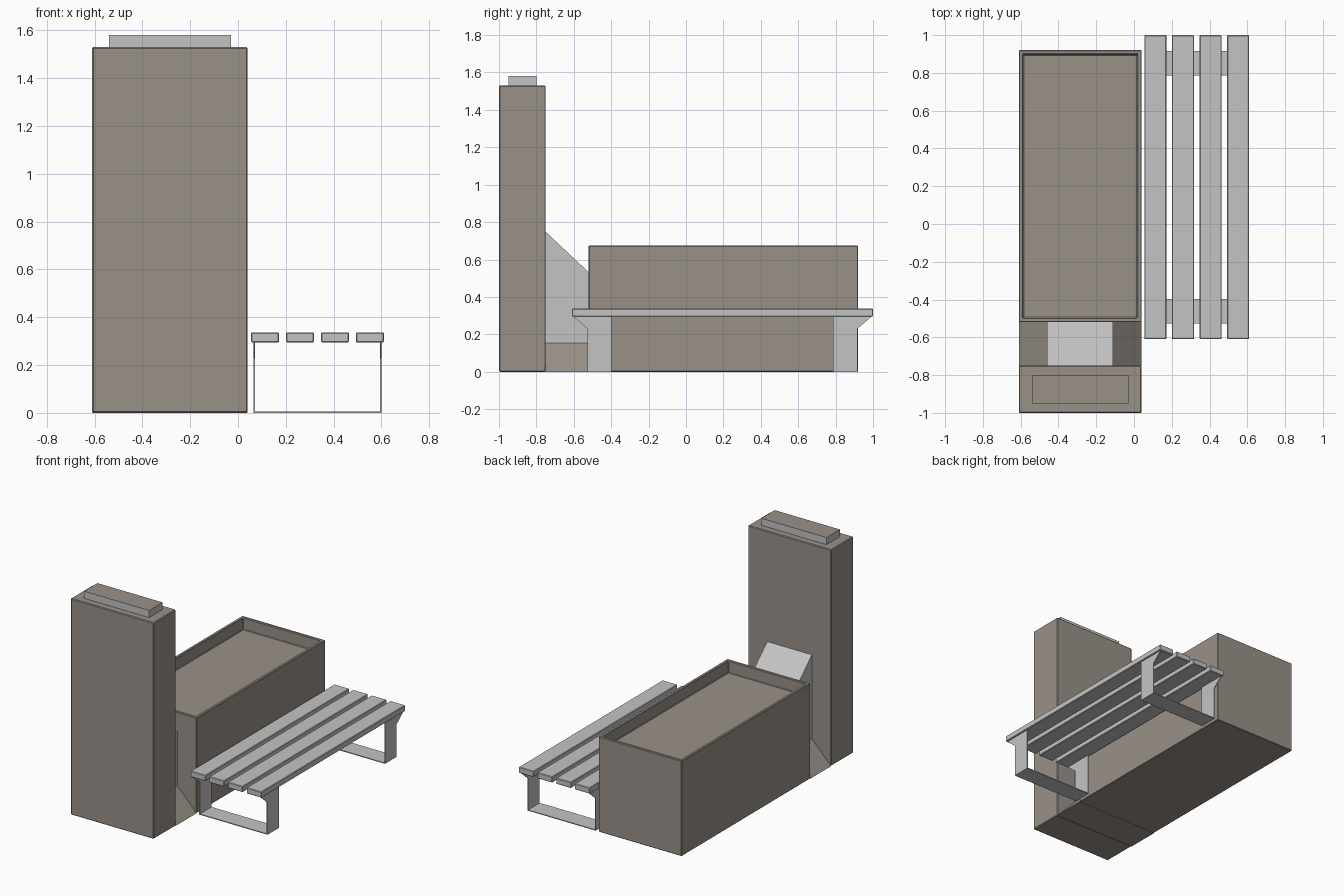
import bpy, bmesh
from mathutils import Vector

if "Cube" in bpy.data.objects:
    bpy.data.objects.remove(bpy.data.objects["Cube"])


def material(name, rgb):
    m = bpy.data.materials.new(name)
    m.diffuse_color = (*rgb, 1)
    m.use_nodes = True
    m.node_tree.nodes["Principled BSDF"].inputs["Base Color"].default_value = m.diffuse_color
    return m


STONE = material("warm_stone", (0.32, 0.285, 0.25))
METAL = material("light_grey", (0.55, 0.55, 0.55))


def finish(name, bm, mats, bevel=0.0):
    bmesh.ops.recalc_face_normals(bm, faces=bm.faces)
    me = bpy.data.meshes.new(name)
    bm.to_mesh(me)
    bm.free()
    for m in mats:
        me.materials.append(m)
    ob = bpy.data.objects.new(name, me)
    bpy.context.collection.objects.link(ob)
    if bevel:
        b = ob.modifiers.new("edge", 'BEVEL')
        b.width, b.segments = bevel, 1
    return ob


def box_mesh(lo, hi):
    lo, hi = Vector(lo), Vector(hi)
    bm = bmesh.new()
    bmesh.ops.create_cube(bm, size=1)
    for v in bm.verts:
        v.co = (lo + hi) / 2 + v.co * (hi - lo)
    return bm


def prism(name, pts, direction, mat):
    # extrude a closed polygon along a direction
    bm = bmesh.new()
    f = bm.faces.new([bm.verts.new(p) for p in pts])
    r = bmesh.ops.extrude_face_region(bm, geom=[f])
    # keep both end caps
    new = [g for g in r["geom"] if isinstance(g, bmesh.types.BMVert)]
    bmesh.ops.translate(bm, verts=new, vec=direction)
    if f.is_valid is False or len(bm.faces) < len(pts) + 2:
        bmesh.ops.holes_fill(bm, edges=bm.edges)
    return finish(name, bm, [mat])


# tall pillar
finish("pillar", box_mesh((-0.61, -1, 0), (0.04, -0.75, 1.53)), [STONE], 0.005)

# cap: grey sides, stone top
bm = box_mesh((-0.54, -0.95, 1.525), (-0.03, -0.80, 1.58))
bm.normal_update()
for f in bm.faces:
    f.material_index = 1 if f.normal.z > 0.5 else 0
finish("pillar_cap", bm, [METAL, STONE])

# planter box with sunken top
bm = box_mesh((-0.61, -0.52, 0), (0.04, 0.92, 0.675))
bm.normal_update()
top = [f for f in bm.faces if f.normal.z > 0.5]
bmesh.ops.inset_region(bm, faces=top, thickness=0.032)
r = bmesh.ops.extrude_face_region(bm, geom=top)
bmesh.ops.translate(bm, verts=[g for g in r["geom"] if isinstance(g, bmesh.types.BMVert)],
                    vec=(0, 0, -0.085))
bmesh.ops.delete(bm, geom=[f for f in top if f.is_valid], context='FACES_ONLY')
finish("planter", bm, [STONE], 0.004)

# connecting base with sloped sides
Y = -0.752
prism("connector_base", [(-0.61, Y, 0), (0.04, Y, 0), (-0.11, Y, 0.155), (-0.46, Y, 0.155)],
      (0, 0.234, 0), STONE)
# sloped wedge above it
prism("connector_wedge", [(-0.46, Y, 0.15), (-0.46, -0.518, 0.15),
                          (-0.46, -0.518, 0.53), (-0.46, Y, 0.75)], (0.35, 0, 0), METAL)

# bench slats
for i in range(4):
    x = 0.055 + i * 0.146
    finish(f"bench_slat_{i + 1}", box_mesh((x, -0.61, 0.295), (x + 0.117, 1.0, 0.337)),
           [METAL], 0.004)

# bench leg frames, mirrored about the bench middle
MID, T = 0.195, 0.006
profile = [(-0.527, 0), (-0.397, 0), (-0.397, 0.297), (-0.605, 0.297), (-0.527, 0.23)]
for label, s in (("front", 1), ("back", -1)):
    def my(y):
        return MID + s * (y - MID)
    for side, x in (("inner", 0.065), ("outer", 0.600 - T)):
        prism(f"{label}_{side}_leg", [(x, my(y), z) for y, z in profile], (T, 0, 0), METAL)
    a, b = sorted((my(-0.527), my(-0.397)))
    finish(f"{label}_foot_bar", box_mesh((0.065, a, 0), (0.600, b, T)), [METAL])
